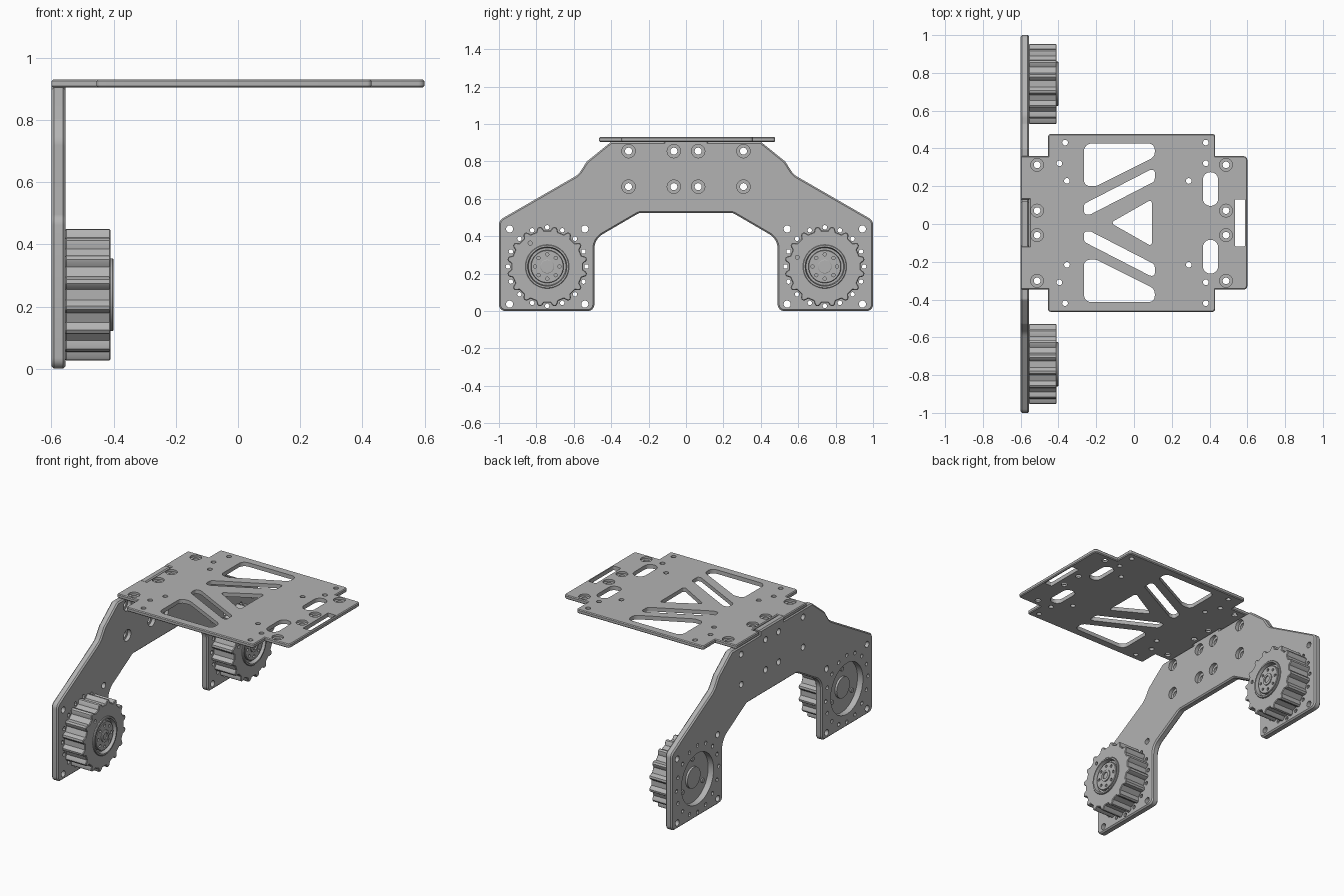
import bpy, bmesh
from math import cos, sin, pi, tan
from mathutils import Vector, Matrix

if "Cube" in bpy.data.objects:
    bpy.data.objects.remove(bpy.data.objects["Cube"])

metal = bpy.data.materials.new("satin grey metal")
metal.use_nodes = True
GREY = (0.45, 0.45, 0.45, 1)
metal.diffuse_color = GREY
metal.node_tree.nodes["Principled BSDF"].inputs["Base Color"].default_value = GREY

# Turns a drawing in (u, v) with depth w into (x=w, y=u, z=v)
SIDEWAYS = Matrix(((0, 0, 1, 0), (1, 0, 0, 0), (0, 1, 0, 0), (0, 0, 0, 1)))


def finish(name, bm, place):
    bmesh.ops.recalc_face_normals(bm, faces=bm.faces)
    mesh = bpy.data.meshes.new(name)
    bm.to_mesh(mesh)
    bm.free()
    mesh.transform(place)
    mesh.materials.append(metal)
    obj = bpy.data.objects.new(name, mesh)
    bpy.context.collection.objects.link(obj)
    bpy.ops.object.select_all(action='DESELECT')
    obj.select_set(True)
    bpy.context.view_layer.objects.active = obj
    bpy.ops.object.shade_smooth_by_angle(angle=pi / 6)
    return obj


def circle(u, v, r, n=20):
    return [Vector((u + r * cos(2 * pi * i / n), v + r * sin(2 * pi * i / n))) for i in range(n)]


def rounded(corners, default=0.0, steps=6):
    """Polygon from (u, v[, radius]) corners with filleted corners."""
    pts = [Vector(c[:2]) for c in corners]
    out = []
    for i, p in enumerate(pts):
        r = corners[i][2] if len(corners[i]) > 2 else default
        a, b = pts[i - 1] - p, pts[(i + 1) % len(pts)] - p
        angle = a.angle(b)
        if r <= 0 or angle > 3.1:
            out.append(p)
            continue
        t = min(r / tan(angle / 2), 0.47 * a.length, 0.47 * b.length)
        r = t * tan(angle / 2)
        a.normalize()
        b.normalize()
        center = p + (a + b).normalized() * (r / sin(angle / 2))
        start, end = p + a * t - center, p + b * t - center
        sweep = start.angle_signed(end)
        for k in range(steps + 1):
            th = -sweep * k / steps
            out.append(center + Matrix.Rotation(th, 2) @ start)
    return out


def inset(loop, d):
    """Move a loop inward by d; also makes it counter-clockwise."""
    area = sum(loop[i - 1].cross(loop[i]) for i in range(len(loop)))
    if area < 0:
        loop = loop[::-1]
    out = []
    for i, p in enumerate(loop):
        e1, e2 = (p - loop[i - 1]).normalized(), (loop[(i + 1) % len(loop)] - p).normalized()
        n1, n2 = Vector((-e1.y, e1.x)), Vector((-e2.y, e2.x))
        out.append(p + (n1 + n2) * (d / max(0.3, 1 + n1.dot(n2))))
    return out


def slab(name, outer, holes, w0, w1, c, place=Matrix()):
    """Chamfered plate; each hole is (loop, step), step > 0 being a counterbore."""
    bm = bmesh.new()
    caps = [[], []]
    mid = (w0 + w1) / 2
    stacks = [(outer, [(c, w0), (0, w0 + c), (0, w1 - c), (c, w1)])]
    for loop, s in holes:
        stacks.append((loop, [(s, w0), (s, mid), (0, mid), (0, w1)] if s else [(0, w0), (0, w1)]))
    for loop, levels in stacks:
        rings = [[bm.verts.new((p.x, p.y, w)) for p in inset(loop, d)] for d, w in levels]
        for lo, hi in zip(rings, rings[1:]):
            for i in range(len(lo)):
                bm.faces.new((lo[i - 1], lo[i], hi[i], hi[i - 1]))
        for cap, ring in zip(caps, (rings[0], rings[-1])):
            cap += [bm.edges.get((ring[i - 1], ring[i])) for i in range(len(ring))]
    for cap, nz in zip(caps, (-1, 1)):
        bmesh.ops.triangle_fill(bm, use_beauty=True, use_dissolve=False, edges=cap, normal=(0, 0, nz))
    return finish(name, bm, place)


def lathe(name, profile, place, n=48):
    """Spin an (r, w) profile about the w axis."""
    bm = bmesh.new()
    verts = [bm.verts.new((r, 0, w)) for r, w in profile]
    edges = [bm.edges.new(pair) for pair in zip(verts, verts[1:])]
    bmesh.ops.spin(bm, geom=verts + edges, axis=(0, 0, 1), cent=(0, 0, 0), angle=2 * pi, steps=n)
    bmesh.ops.remove_doubles(bm, verts=bm.verts, dist=0.0002)
    return finish(name, bm, place)


def flip_v(pts):
    return [(p[0], -p[1], *p[2:]) for p in pts]


def flip_u(pts):
    return [(-p[0], *p[1:]) for p in pts]


BOLTS = (-0.307, -0.065, 0.065, 0.307)
MOTOR_Y, MOTOR_Z = 0.742, 0.238

# Top deck with truss cut-outs
half = [(-0.553, 0.124), (-0.6, 0.124), (-0.6, 0.353, 0.01), (-0.455, 0.353), (-0.455, 0.471, 0.015),
        (0.43, 0.471, 0.015), (0.43, 0.353), (0.6, 0.353, 0.02)]
deck = rounded(half + flip_v(half)[::-1])
window = [(-0.265, 0.42), (0.11, 0.42), (0.11, 0.35), (-0.2, 0.195), (-0.265, 0.195)]
brace = [(-0.265, 0.1), (0.085, 0.28), (0.11, 0.28), (0.11, 0.22), (-0.23, 0.045), (-0.265, 0.045)]
slot = [(0.365, 0.09), (0.365, 0.268), (0.445, 0.268), (0.445, 0.09)]
cuts = [(rounded([(-0.125, 0), (0.095, 0.125), (0.095, -0.125)], 0.012), 0),
        (rounded([(0.535, 0.125), (0.588, 0.125), (0.588, -0.125), (0.535, -0.125)], 0.005), 0)]
for shape, r in ((window, 0.04), (brace, 0.025), (slot, 0.04)):
    cuts += [(rounded(s, r), 0) for s in (shape, flip_v(shape))]
for u, v in ((-0.365, 0.425), (0.38, 0.425), (-0.395, 0.315), (-0.355, 0.222), (0.29, 0.222), (0.38, 0.315)):
    cuts += [(circle(u, s * v, 0.015), 0) for s in (1, -1)]
cuts += [(circle(u, v, 0.034), 0.016) for u in (-0.513, 0.487) for v in BOLTS]
slab("top_deck", deck, cuts, 0.905, 0.93, 0.005, Matrix.Translation((0, 0.006, 0)))

# Arched side plate carrying both motors
half = [(0.12, 0.93), (0.12, 0.905), (0.4, 0.905, 0.02), (0.53, 0.8, 0.03), (0.575, 0.73, 0.1),
        (1, 0.485, 0.04), (1, 0, 0.035), (0.49, 0, 0.035), (0.49, 0.385, 0.09), (0.25, 0.525, 0.05)]
arch = rounded(half + flip_u(half)[::-1])
cuts = [(circle(u, v, 0.036), 0.017) for u in BOLTS for v in (0.665, 0.855)]
for side in (-1, 1):
    y = side * MOTOR_Y
    cuts.append((circle(y, MOTOR_Z, 0.16, 48), 0))
    cuts += [(circle(y + a, MOTOR_Z + b, 0.019), 0) for a in (-0.201, 0.201) for b in (-0.201, 0.201)]
    cuts += [(circle(y + 0.21 * cos(k * pi / 8), MOTOR_Z + 0.21 * sin(k * pi / 8), 0.012, 12), 0)
             for k in range(16)]
slab("side_plate", arch, cuts, -0.6, -0.555, 0.008, SIDEWAYS)

# Two ribbed motors
for label, side, mark in (("front", -1, 2.2), ("rear", 1, 2.82)):
    place = Matrix.Translation((0, side * MOTOR_Y, MOTOR_Z)) @ SIDEWAYS
    rim = []
    for k in range(16):
        for off, r in ((-0.11, 0.193), (-0.065, 0.208), (-0.03, 0.215), (0.03, 0.215), (0.065, 0.208), (0.11, 0.193)):
            a = (k + 0.5) * pi / 8 + off
            rim.append(Vector((r * cos(a), r * sin(a))))
    slab(label + "_motor_body", rim,
         [(circle(0, 0, 0.108, 48), 0), (circle(0.155 * cos(mark), 0.155 * sin(mark), 0.011, 12), 0)],
         -0.556, -0.41, 0.004, place)
    lathe(label + "_motor_core",
          [(0, -0.575), (0.065, -0.575), (0.065, -0.562), (0.165, -0.562), (0.165, -0.55), (0.107, -0.55),
           (0.107, -0.411), (0.117, -0.411), (0.117, -0.403), (0.114, -0.4), (0.105, -0.4), (0.1, -0.425),
           (0, -0.425)], place)
    # Output flange with its ring of bolt holes
    holes = [(circle(0.065 * cos(k * pi / 4), 0.065 * sin(k * pi / 4), 0.009, 12), 0) for k in range(8)]
    slab(label + "_output_flange", circle(0, 0, 0.088, 48), holes, -0.426, -0.408, 0.003, place)
    lathe(label + "_shaft_collar",
          [(0.037, -0.41), (0.037, -0.402), (0.034, -0.4), (0.021, -0.4), (0.021, -0.407), (0, -0.407)], place, 32)
    # Back screws inside the pocket
    for k in range(3):
        a = pi / 2 + k * 2 * pi / 3
        spot = place @ Matrix.Translation((0.115 * cos(a), 0.115 * sin(a), 0))
        lathe(f"{label}_back_screw_{k + 1}", [(0, -0.57), (0.014, -0.57), (0.014, -0.56)], spot, 16)
